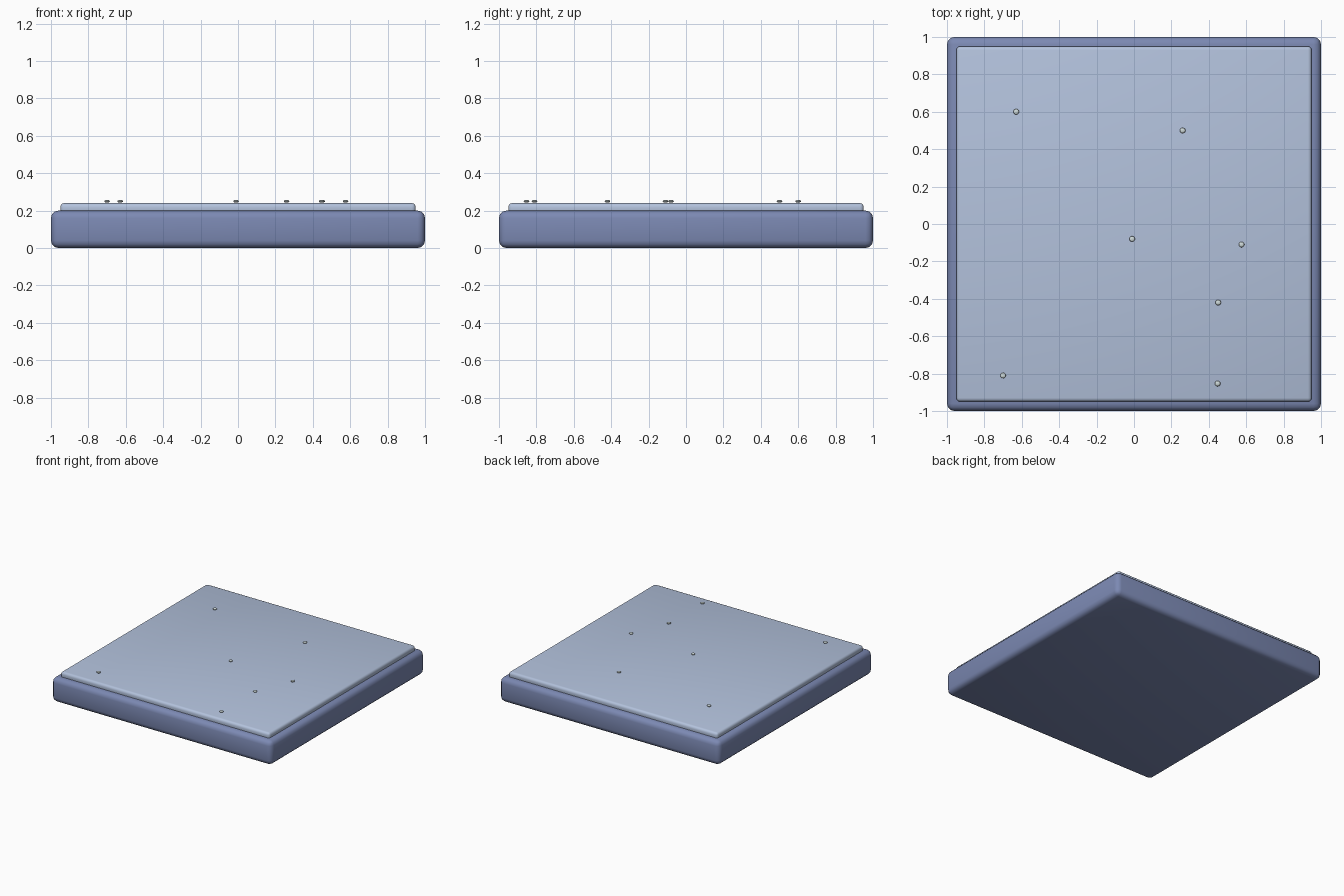
import bpy

if "Cube" in bpy.data.objects:
    bpy.data.objects.remove(bpy.data.objects["Cube"])


def slab(name, size, z0, z1, bevel, segments, color):
    bpy.ops.mesh.primitive_cube_add(size=1, location=(0, 0, (z0 + z1) / 2))
    ob = bpy.context.object
    ob.name = name
    ob.scale = (size, size, z1 - z0)
    bpy.ops.object.transform_apply(location=False, rotation=False, scale=True)
    mod = ob.modifiers.new("rounded_edges", 'BEVEL')
    mod.width = bevel
    mod.segments = segments
    bpy.ops.object.modifier_apply(modifier=mod.name)
    bpy.ops.object.shade_smooth_by_angle(angle=0.6)
    ob.data.materials.append(material(name, color))
    return ob


def material(name, color):
    mat = bpy.data.materials.new(name + "_color")
    mat.diffuse_color = (*color, 1)
    mat.use_nodes = True
    mat.node_tree.nodes["Principled BSDF"].inputs["Base Color"].default_value = mat.diffuse_color
    return mat


# Thick base and thin raised top
slab("base_block", 2.0, 0.0, 0.2, 0.04, 3, (0.20, 0.25, 0.45))
slab("top_layer", 1.9, 0.18, 0.24, 0.02, 3, (0.45, 0.54, 0.72))

# Small flattened beads scattered on the top
bead_color = material("bead", (0.62, 0.70, 0.70))
beads = [(-0.63, 0.6), (0.26, 0.5), (-0.01, -0.08), (0.575, -0.11),
         (0.45, -0.42), (-0.7, -0.81), (0.447, -0.853)]
for i, (x, y) in enumerate(beads):
    bpy.ops.mesh.primitive_uv_sphere_add(segments=16, ring_count=8, radius=0.015,
                                         location=(x, y, 0.25))
    bead = bpy.context.object
    bead.name = f"bead_{i + 1}"
    bead.scale.z = 0.5
    bpy.ops.object.shade_smooth()
    bead.data.materials.append(bead_color)
